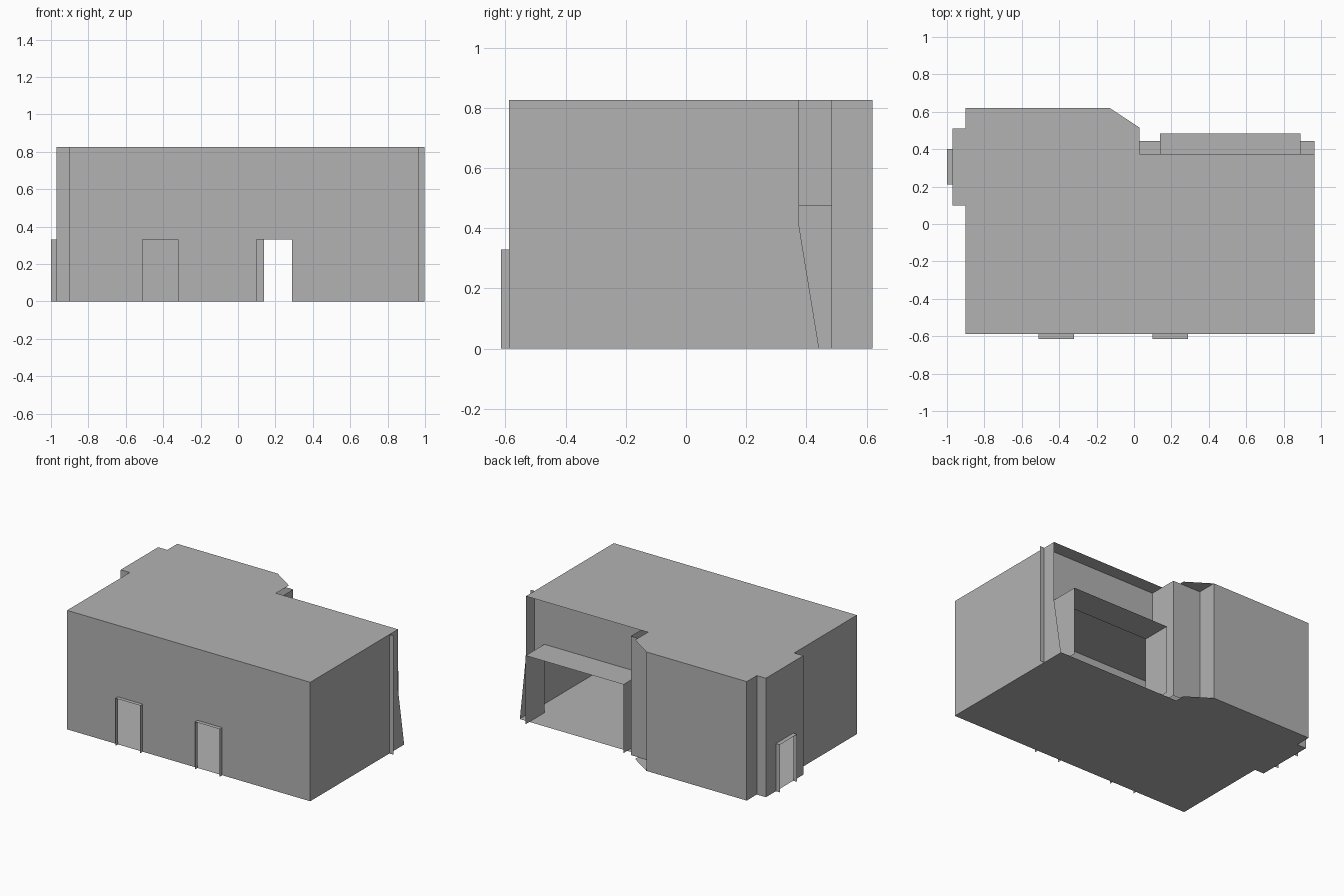
import bpy

if "Cube" in bpy.data.objects:
    bpy.data.objects.remove(bpy.data.objects["Cube"])

H = 0.825          # wall height
DOOR = 0.33        # door height
PORCH = 0.475      # porch height

grey = bpy.data.materials.new("plain_grey")
grey.diffuse_color = (0.45, 0.45, 0.45, 1)
grey.use_nodes = True
grey.node_tree.nodes["Principled BSDF"].inputs["Base Color"].default_value = grey.diffuse_color


def sheets(name, polys):
    """One object from a list of polygons given as 3D outlines."""
    verts, faces = [], []
    for poly in polys:
        faces.append(range(len(verts), len(verts) + len(poly)))
        verts += poly
    mesh = bpy.data.meshes.new(name)
    mesh.from_pydata(verts, [], [list(f) for f in faces])
    mesh.materials.append(grey)
    ob = bpy.data.objects.new(name, mesh)
    bpy.context.collection.objects.link(ob)
    return ob


def flat(name, outline, z):
    return sheets(name, [[(x, y, z) for x, y in outline]])


def strip(name, path, z0, z1):
    """Upright walls along a floor path."""
    return sheets(name, [[(*a, z0), (*b, z0), (*b, z1), (*a, z1)]
                         for a, b in zip(path, path[1:])])


def wall_with_openings(name, place, start, end, openings):
    """Wall outline that steps around openings (from, to, height)."""
    pts = [(start, 0)]
    for a, b, h in openings:
        pts += [(a, 0), (a, h), (b, h), (b, 0)]
    pts += [(end, 0), (end, H), (start, H)]
    return sheets(name, [[place(s, z) for s, z in pts]])


def door_frame(name, place, a, b, depth0, depth1):
    """Three-sided open surround standing out from a wall."""
    edge = [(a, 0), (a, DOOR), (b, DOOR), (b, 0)]
    return sheets(name, [[place(*p, depth0), place(*q, depth0),
                          place(*q, depth1), place(*p, depth1)]
                         for p, q in zip(edge, edge[1:])])


# Roof and floor share the stepped left side and cut back corner
front_left = [(-0.90, 0.10), (-0.90, -0.587), (0.965, -0.587)]
back_left = [(0.03, 0.515), (-0.13, 0.62), (-0.90, 0.62), (-0.90, 0.51),
             (-0.97, 0.51), (-0.97, 0.10)]
flat("roof", front_left + [(0.965, 0.375), (0.03, 0.375)] + back_left, H)
flat("floor", front_left + [(0.965, 0.445), (0.03, 0.445)] + back_left, 0)

# Front wall with two doorways
front_doors = [(-0.51, -0.32), (0.10, 0.29)]
wall_with_openings("front_wall", lambda s, z: (s, -0.587, z), -0.90, 0.965,
                   [(a, b, DOOR) for a, b in front_doors])
for i, (a, b) in enumerate(front_doors):
    door_frame(f"front_door_frame_{i + 1}", lambda s, z, d: (s, d, z),
               a, b, -0.587, -0.615)

# Left bay with its doorway
wall_with_openings("left_bay_wall", lambda s, z: (-0.97, s, z), 0.10, 0.51,
                   [(0.21, 0.40, DOOR)])
door_frame("left_door_frame", lambda s, z, d: (d, s, z), 0.21, 0.40, -0.97, -1.0)
strip("left_wall", [(-0.90, -0.587), (-0.90, 0.10), (-0.97, 0.10)], 0, H)

# Back wing, stepping in under the cut corner of the roof
strip("back_wing_walls", [(-0.97, 0.51), (-0.90, 0.51), (-0.90, 0.62), (-0.13, 0.62),
                          (-0.13, 0.483), (0.085, 0.483), (0.085, 0.28)], 0, H)

# Right wall flaring out at its lower back edge
sheets("right_wall", [[(0.965, y, z) for y, z in
                       [(-0.587, 0), (0.442, 0), (0.375, 0.41),
                        (0.375, H), (-0.587, H)]]])

# Recessed back wall with the wide opening, running past the right wall
wall_with_openings("recessed_back_wall", lambda s, z: (s, 0.28, z), 0.085, 0.998,
                   [(0.14, 0.89, PORCH)])

# Open porch around the wide opening
flat("porch_roof", [(0.14, 0.28), (0.89, 0.28), (0.89, 0.485), (0.14, 0.485)], PORCH)
for side, x in (("left", 0.14), ("right", 0.89)):
    strip(f"porch_{side}_side", [(x, 0.28), (x, 0.485)], 0, PORCH)
